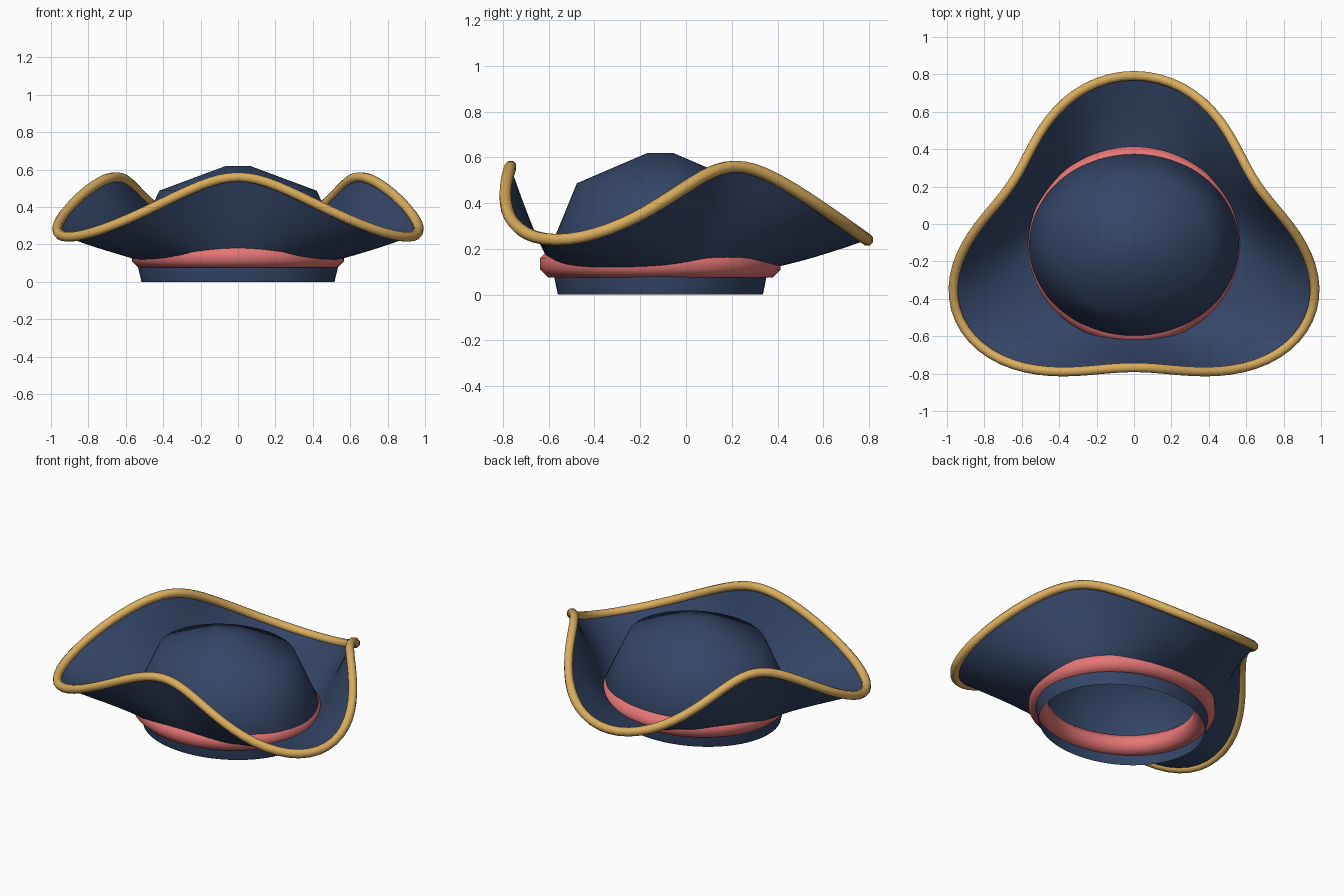
import bpy, bmesh
from math import sin, cos, pi, radians
from mathutils import Vector

if "Cube" in bpy.data.objects:
    bpy.data.objects.remove(bpy.data.objects["Cube"])

CY, SX, N = -0.112, 1.152, 96   # crown centre, sideways stretch, segments around


def material(name, rgb):
    m = bpy.data.materials.new(name)
    m.diffuse_color = (*rgb, 1)
    m.use_nodes = True
    m.node_tree.nodes["Principled BSDF"].inputs["Base Color"].default_value = m.diffuse_color
    return m


navy = material("navy felt", (0.035, 0.06, 0.135))
gold = material("gold trim", (0.70, 0.42, 0.11))
coral = material("coral ribbon", (0.78, 0.18, 0.18))


def loft(name, rings, mat, angle, close_rings=False, cap=False):
    """Bridge a list of closed point rings into one surface."""
    bm = bmesh.new()
    vs = [[bm.verts.new(p) for p in ring] for ring in rings]
    pairs = list(zip(vs, vs[1:])) + ([(vs[-1], vs[0])] if close_rings else [])
    for a, b in pairs:
        n = len(a)
        for i in range(n):
            j = (i + 1) % n
            bm.faces.new((a[i], a[j], b[j], b[i]))
    if cap:
        bm.faces.new(vs[-1])
    bmesh.ops.recalc_face_normals(bm, faces=bm.faces)
    me = bpy.data.meshes.new(name)
    bm.to_mesh(me)
    bm.free()
    me.materials.append(mat)
    ob = bpy.data.objects.new(name, me)
    bpy.context.collection.objects.link(ob)
    bpy.context.view_layer.objects.active = ob
    ob.select_set(True)
    bpy.ops.object.shade_smooth_by_angle(angle=radians(angle))
    ob.select_set(False)
    return ob


def tube(name, path, radius, sides, mat):
    """Sweep a polygon along a closed path."""
    rings, n, up = [], len(path), Vector((0, 0, 1))
    for i, p in enumerate(path):
        t = (path[(i + 1) % n] - path[i - 1]).normalized()
        side = t.cross(up).normalized()
        top = side.cross(t)
        rings.append([p + radius * (cos(a) * side + sin(a) * top)
                      for a in [2 * pi * (k + 0.5) / sides for k in range(sides)]])
    return loft(name, rings, mat, 60, close_rings=True)


angles = [2 * pi * i / N for i in range(N)]


def ellipse(rx, ry, z):
    return [Vector((rx * cos(a), CY + ry * sin(a), z)) for a in angles]


# brim: three low outward lobes with raised sides between them
def brim_point(a, t):
    lobe = cos(3 * (a - pi / 2))
    r0, z0 = 0.465, 0.115
    r = r0 + (0.78 + 0.125 * lobe - r0) * t
    z = z0 + (0.40 - 0.16 * lobe - z0) * t ** 1.25
    return Vector((SX * r * cos(a), CY + r * sin(a), z))


loft("brim", [[brim_point(a, k / 12) for a in angles] for k in range(13)], navy, 60)
tube("brim_trim", [brim_point(a, 1) for a in angles], 0.027, 8, gold)

# crown: open shell with angled shoulder and small flat top
profile = [(0.448, 0), (0.487, 0.19), (0.365, 0.487), (0.055, 0.62)]
loft("crown", [ellipse(SX * r, r, z) for r, z in profile], navy, 80, cap=True)

# ribbon around the base of the crown
tube("hat_band", ellipse(0.507, 0.467, 0.135), 0.064, 8, coral)
